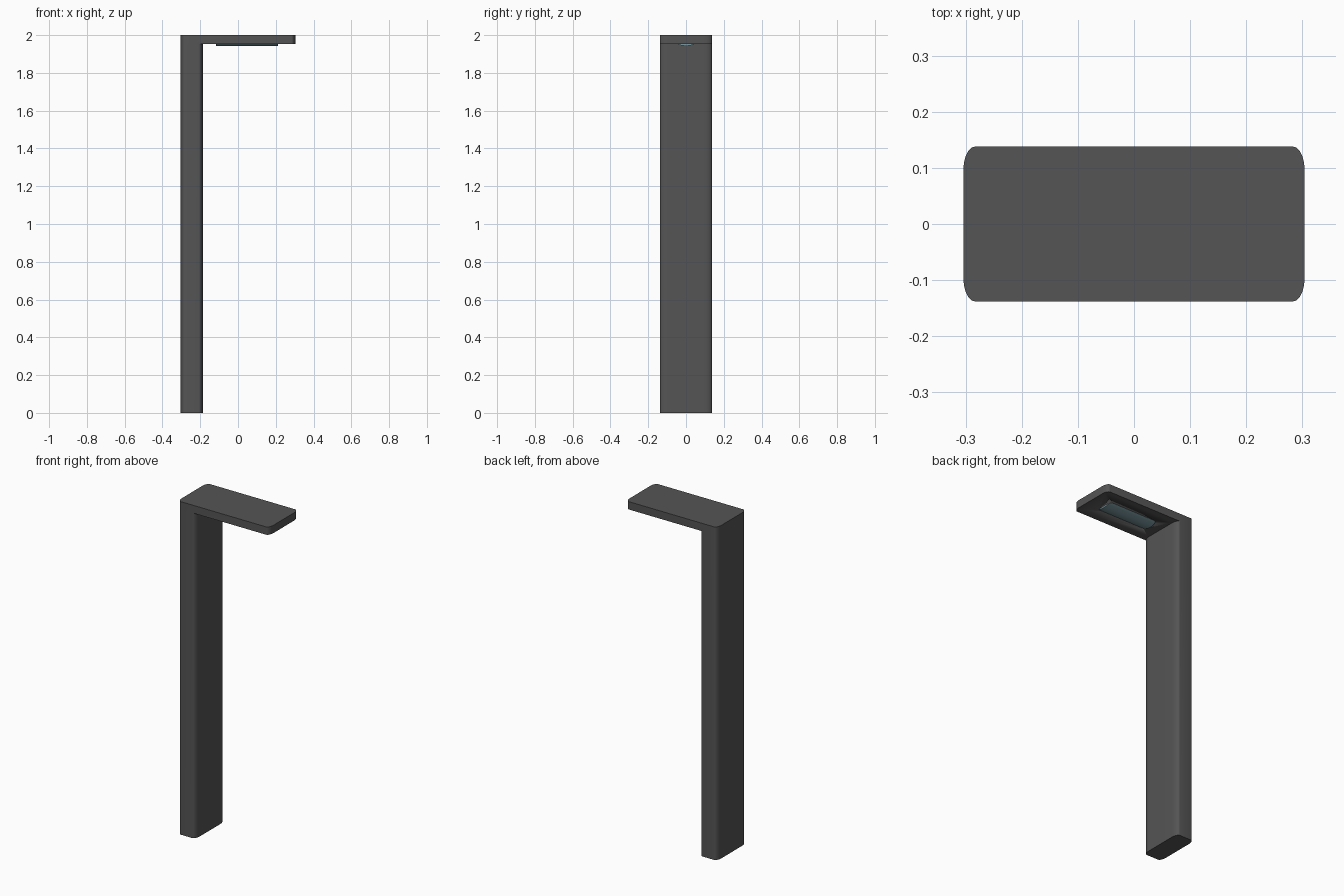
import bpy, bmesh
from math import sin, cos, pi

if "Cube" in bpy.data.objects:
    bpy.data.objects.remove(bpy.data.objects["Cube"])

HX, HY, TOP, UNDER, POST_X = 0.304, 0.138, 2.0, 1.953, -0.186
RX, RY, N = 0.021, 0.042, 8      # elliptical corner radii and segments


def material(name, rgb):
    m = bpy.data.materials.new(name)
    m.diffuse_color = (*rgb, 1)
    m.use_nodes = True
    m.node_tree.nodes["Principled BSDF"].inputs["Base Color"].default_value = m.diffuse_color
    return m


def right_end(x, hy, rx, ry):
    """Outline of a rounded end facing +x, from -y to +y."""
    q = [(x - rx + rx * sin(i / N * pi / 2), -hy + ry - ry * cos(i / N * pi / 2))
         for i in range(N + 1)]
    return q + [(a, -b) for a, b in reversed(q)]


def finish(bm, name, mat):
    bmesh.ops.remove_doubles(bm, verts=bm.verts, dist=1e-5)
    bmesh.ops.recalc_face_normals(bm, faces=bm.faces)
    me = bpy.data.meshes.new(name)
    bm.to_mesh(me)
    bm.free()
    ob = bpy.data.objects.new(name, me)
    bpy.context.collection.objects.link(ob)
    me.materials.append(mat)
    bpy.ops.object.select_all(action='DESELECT')
    bpy.context.view_layer.objects.active = ob
    ob.select_set(True)
    bpy.ops.object.shade_smooth_by_angle(angle=0.6)
    return ob


def face(bm, pts):
    return bm.faces.new([bm.verts.new(p) for p in pts])


def wall(bm, outline, z0, z1):
    for a, b in zip(outline, outline[1:]):
        face(bm, [(*a, z0), (*b, z0), (*b, z1), (*a, z1)])


def flat(bm, outline, z):
    face(bm, [(*p, z) for p in outline])


dark = material("dark_metal", (0.09, 0.09, 0.09))
glass = material("lens_glass", (0.2, 0.32, 0.36))

# Post and arm as one L-shaped shell
left = [(-x, -y) for x, y in right_end(HX, HY, RX, RY)]   # +y to -y
post = right_end(POST_X, HY, RX, RY)
arm = [post[0]] + right_end(HX, HY, RX, RY) + [post[-1]]
bm = bmesh.new()
wall(bm, left + post + left[:1], 0, UNDER)
wall(bm, left + arm + left[:1], UNDER, TOP)
flat(bm, left + post, 0)
flat(bm, left + arm, TOP)
flat(bm, arm + post[-2:0:-1], UNDER)
body = finish(bm, "post_and_arm", dark)

# Shallow lamp recess in the arm underside
LX, LHX, LHY = 0.048, 0.164, 0.055
end = right_end(LHX, LHY, 0.02, 0.03)
ring = [(LX + x, y) for x, y in end] + [(LX - x, -y) for x, y in end]
bm = bmesh.new()
flat(bm, ring, UNDER - 0.03)
flat(bm, ring, UNDER + 0.006)
wall(bm, ring + ring[:1], UNDER - 0.03, UNDER + 0.006)
cutter = finish(bm, "lamp_recess_cutter", dark)
cutter.hide_render = True
cutter.hide_viewport = True
mod = body.modifiers.new("recess", 'BOOLEAN')
mod.operation = 'DIFFERENCE'
mod.object = cutter
mod.solver = 'EXACT'

# Lens bulging across its width, slightly below the arm
bm = bmesh.new()
half = len(end)
for i in range(half - 1):
    # strips between opposite ends of the outline, curved across y
    (xa, ya), (xb, yb) = end[i], end[i + 1]
    steps = 6 if abs(yb - ya) > 0.03 else 1
    for s in range(steps):
        pts = []
        for t in (s / steps, (s + 1) / steps):
            x, y = xa + (xb - xa) * t, ya + (yb - ya) * t
            pts.append((x, y, UNDER + 0.005 - 0.015 * (1 - (y / LHY) ** 2)))
        (x0, y0, z0), (x1, y1, z1) = pts
        face(bm, [(LX - x0, y0, z0), (LX + x0, y0, z0),
                  (LX + x1, y1, z1), (LX - x1, y1, z1)])
        # end caps up into the recess
        for sgn in (-1, 1):
            face(bm, [(LX + sgn * x0, y0, z0), (LX + sgn * x1, y1, z1),
                      (LX + sgn * x1, y1, UNDER + 0.006), (LX + sgn * x0, y0, UNDER + 0.006)])
finish(bm, "lamp_lens", glass)
